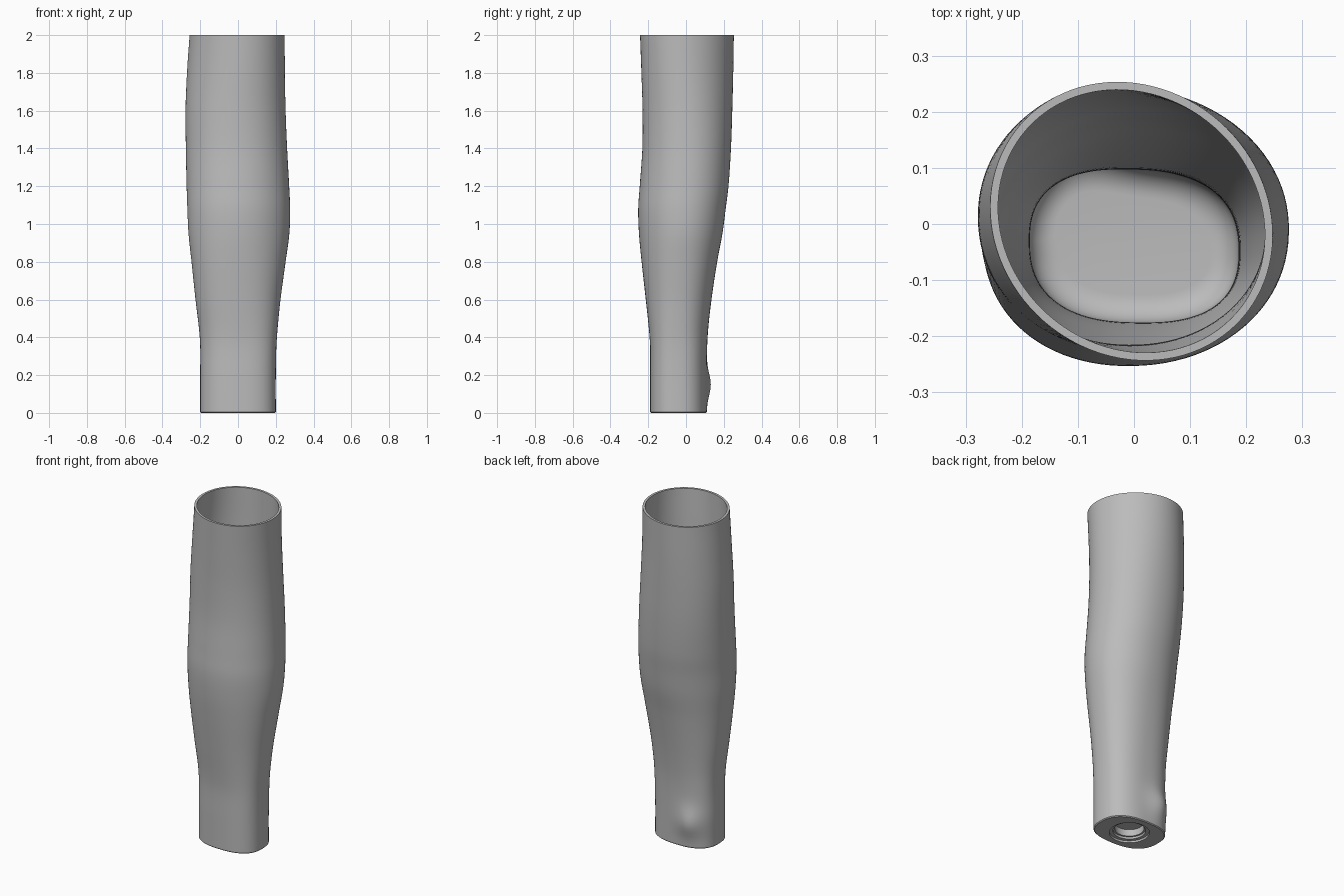
import bpy
import bmesh
import math
from math import sin, cos, pi, exp

SIDES = 96
WALL = 0.014
FLOOR_Z = 0.10

old = bpy.data.objects.get("Cube")
if old:
    bpy.data.objects.remove(old, do_unlink=True)

# Cross-section stations: height, left, right, front, back, squareness, skew
STATIONS = [
    (0.0, -.20, .20, -.19, .11, 2.5, .004),
    (0.2, -.20, .20, -.19, .11, 2.5, .004),
    (0.35, -.20, .203, -.19, .112, 2.5, .004),
    (0.45, -.207, .21, -.197, .118, 2.4, .003),
    (0.6, -.225, .225, -.213, .135, 2.3, 0),
    (0.8, -.246, .252, -.235, .165, 2.2, -.004),
    (0.95, -.262, .272, -.249, .193, 2.1, -.006),
    (1.08, -.268, .276, -.253, .21, 2.1, -.006),
    (1.2, -.272, .271, -.245, .225, 2.1, -.004),
    (1.4, -.276, .26, -.231, .238, 2.1, 0),
    (1.6, -.278, .252, -.23, .245, 2.05, .004),
    (1.8, -.27, .248, -.236, .25, 2, .009),
    (2.0, -.256, .247, -.243, .253, 2, .0125),
]


def section(z):
    """Smoothly interpolated station values at a height."""
    last = len(STATIONS) - 1
    i = 0
    while i < last - 1 and z > STATIONS[i + 1][0]:
        i += 1
    a, b = STATIONS[i], STATIONS[i + 1]
    before, after = STATIONS[max(i - 1, 0)], STATIONS[min(i + 2, last)]
    span = b[0] - a[0]
    t = (z - a[0]) / span
    values = []
    for k in range(1, len(a)):
        slope_a = (b[k] - before[k]) / (b[0] - before[0]) * span
        slope_b = (after[k] - a[k]) / (after[0] - a[0]) * span
        rise = b[k] - a[k]
        values.append(a[k] + t * (slope_a + t * (3 * rise - 2 * slope_a - slope_b
                                                 + t * (slope_a + slope_b - 2 * rise))))
    return values


def signed_power(value, power):
    return math.copysign(abs(value) ** power, value)


def arm_ring(bm, shape_z, z, inset=0.0):
    """Rounded, skewed ring of the forearm, with the wrist bone bump."""
    left, right, front, back, square, skew = section(shape_z)
    mid_x, mid_y = (left + right) / 2, (front + back) / 2
    half_x, half_y = (right - left) / 2 - inset, (back - front) / 2 - inset
    ring = []
    for i in range(SIDES):
        a = 2 * pi * i / SIDES
        c, s = cos(a), sin(a)
        x = mid_x + half_x * signed_power(c, 2 / square) - skew * s
        y = mid_y + half_y * signed_power(s, 2 / square) - skew * c
        if y > mid_y:
            bump = .026 * exp(-((x + .09) / .075) ** 2 - ((shape_z - .15) / .085) ** 2)
            x -= bump * .35
            y += bump
        ring.append(bm.verts.new((x, y, z)))
    return ring


def round_ring(bm, radius, z):
    """Circular ring for the wrist connector recess."""
    return [bm.verts.new((radius * cos(2 * pi * i / SIDES),
                          radius * sin(2 * pi * i / SIDES) - .04, z))
            for i in range(SIDES)]


def bridge(bm, lower, upper):
    for i in range(SIDES):
        j = (i + 1) % SIDES
        bm.faces.new((lower[i], lower[j], upper[j], upper[i]))


bm = bmesh.new()
rings = []

# Stepped connector recess in the wrist end, from its blind end outwards
for radius, z in ((.08, .065), (.08, .025), (.09, .025), (.09, .012), (.11, .012), (.11, 0)):
    rings.append(round_ring(bm, radius, z))

# Wrist end with a tiny rounded edge, then the outer skin
rings.append(arm_ring(bm, 0, 0, .005))
rings.append(arm_ring(bm, 0, .005))
STEPS = 80
for i in range(1, STEPS + 1):
    z = 2 * i / STEPS
    rings.append(arm_ring(bm, z, z))

# Rim and inner skin down to the floor fillet
FILLET = .05
for i in range(STEPS + 1):
    z = 2 + (FLOOR_Z + FILLET - 2) * i / STEPS
    rings.append(arm_ring(bm, z, z, WALL))
for i in range(1, 9):
    a = pi / 2 * i / 8
    z = FLOOR_Z + FILLET * (1 - sin(a))
    rings.append(arm_ring(bm, z, z, WALL + FILLET * (1 - cos(a))))

for lower, upper in zip(rings, rings[1:]):
    bridge(bm, lower, upper)
bm.faces.new(rings[0])
bm.faces.new(rings[-1])
bmesh.ops.recalc_face_normals(bm, faces=bm.faces)

mesh = bpy.data.meshes.new("forearm_socket")
bm.to_mesh(mesh)
bm.free()
socket = bpy.data.objects.new("forearm_socket", mesh)
bpy.context.collection.objects.link(socket)

# Plain grey plastic
grey = bpy.data.materials.new("plain_grey")
grey.use_nodes = True
colour = (.5, .5, .5, 1)
grey.diffuse_color = colour
grey.node_tree.nodes["Principled BSDF"].inputs["Base Color"].default_value = colour
mesh.materials.append(grey)

bpy.ops.object.select_all(action="DESELECT")
socket.select_set(True)
bpy.context.view_layer.objects.active = socket
bpy.ops.object.shade_smooth_by_angle(angle=math.radians(35))
